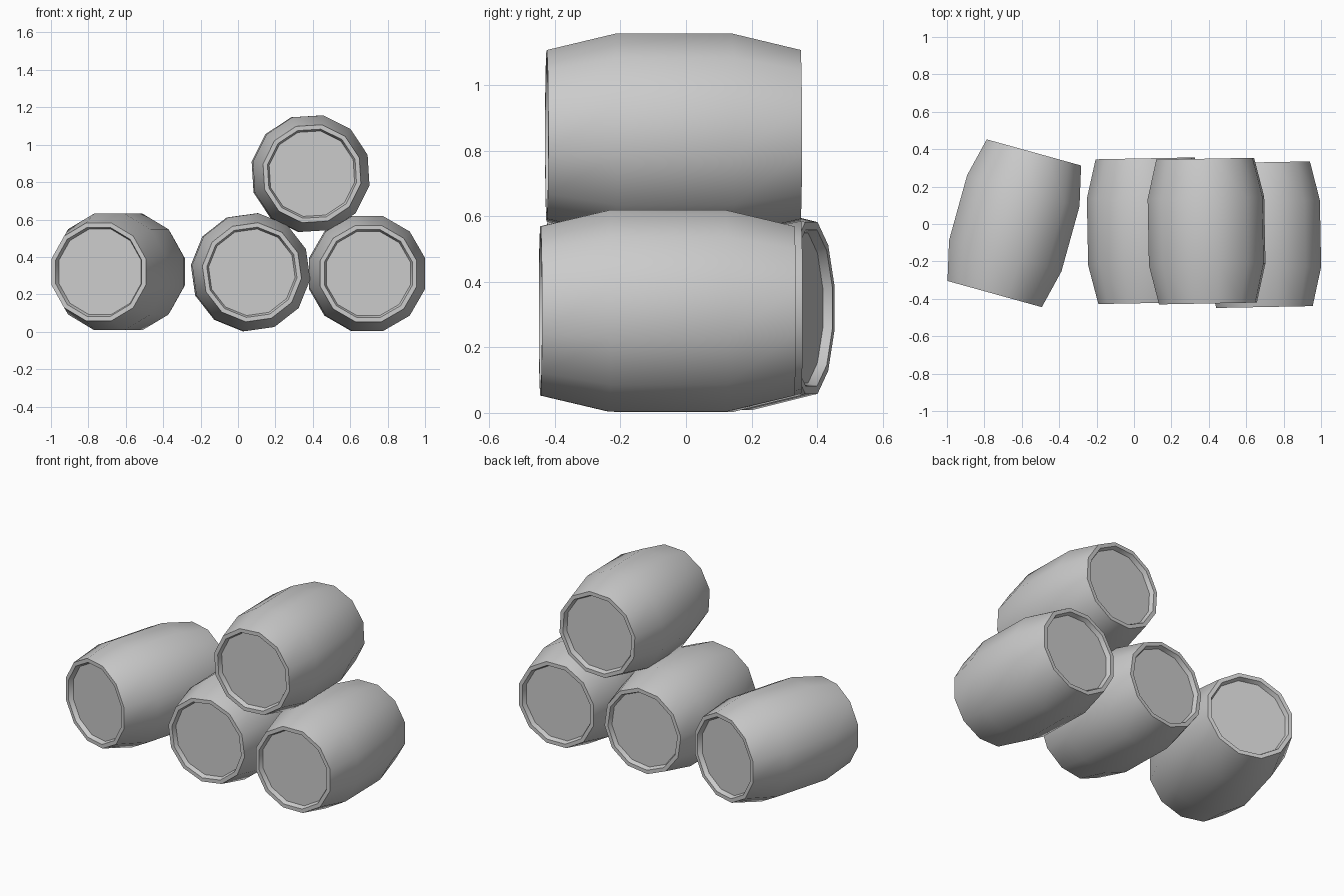
import bpy
import bmesh
from math import radians, sin, cos, pi

if "Cube" in bpy.data.objects:
    bpy.data.objects.remove(bpy.data.objects["Cube"])

SIDES = 12

# Single plain grey
grey = bpy.data.materials.new("grey")
grey.use_nodes = True
colour = (0.6, 0.6, 0.6, 1)
grey.diffuse_color = colour
grey.node_tree.nodes["Principled BSDF"].inputs["Base Color"].default_value = colour

# Half profile (radius, distance along axis): recessed lid, rim, end, bulge
half = [(0.233, 0.360), (0.243, 0.387), (0.267, 0.387), (0.318, 0.178)]
profile = [(r, -y) for r, y in half] + half[::-1]


def make_barrel(name, location, yaw, roll=0, scale=1):
    bm = bmesh.new()
    rings = []
    for r, y in profile:
        angles = [2 * pi * (i + 0.5) / SIDES for i in range(SIDES)]
        rings.append([bm.verts.new((r * cos(a), y, r * sin(a))) for a in angles])
    # Staves, rims and recess walls
    for a, b in zip(rings, rings[1:]):
        for i in range(SIDES):
            j = (i + 1) % SIDES
            bm.faces.new((a[i], a[j], b[j], b[i]))
    # Lids
    bm.faces.new(rings[0])
    bm.faces.new(rings[-1])
    bmesh.ops.recalc_face_normals(bm, faces=bm.faces)
    mesh = bpy.data.meshes.new(name)
    bm.to_mesh(mesh)
    bm.free()
    mesh.materials.append(grey)

    obj = bpy.data.objects.new(name, mesh)
    bpy.context.collection.objects.link(obj)
    obj.location = location
    obj.rotation_euler = (0, radians(-roll), radians(yaw))
    obj.scale = (scale,) * 3
    # Smooth staves with crisp rims
    bpy.ops.object.select_all(action="DESELECT")
    obj.select_set(True)
    bpy.context.view_layer.objects.active = obj
    bpy.ops.object.shade_smooth_by_angle(angle=radians(40))


# Three barrels on the ground, one stacked on top
make_barrel("loose_barrel", (-0.64, 0.004, 0.32), yaw=-15.5, scale=1.015)
make_barrel("middle_barrel", (0.067, -0.036, 0.318), yaw=1.1, roll=8)
make_barrel("end_barrel", (0.69, -0.057, 0.311), yaw=1.1)
make_barrel("top_barrel", (0.388, -0.038, 0.845), yaw=1.1, roll=3.5)
